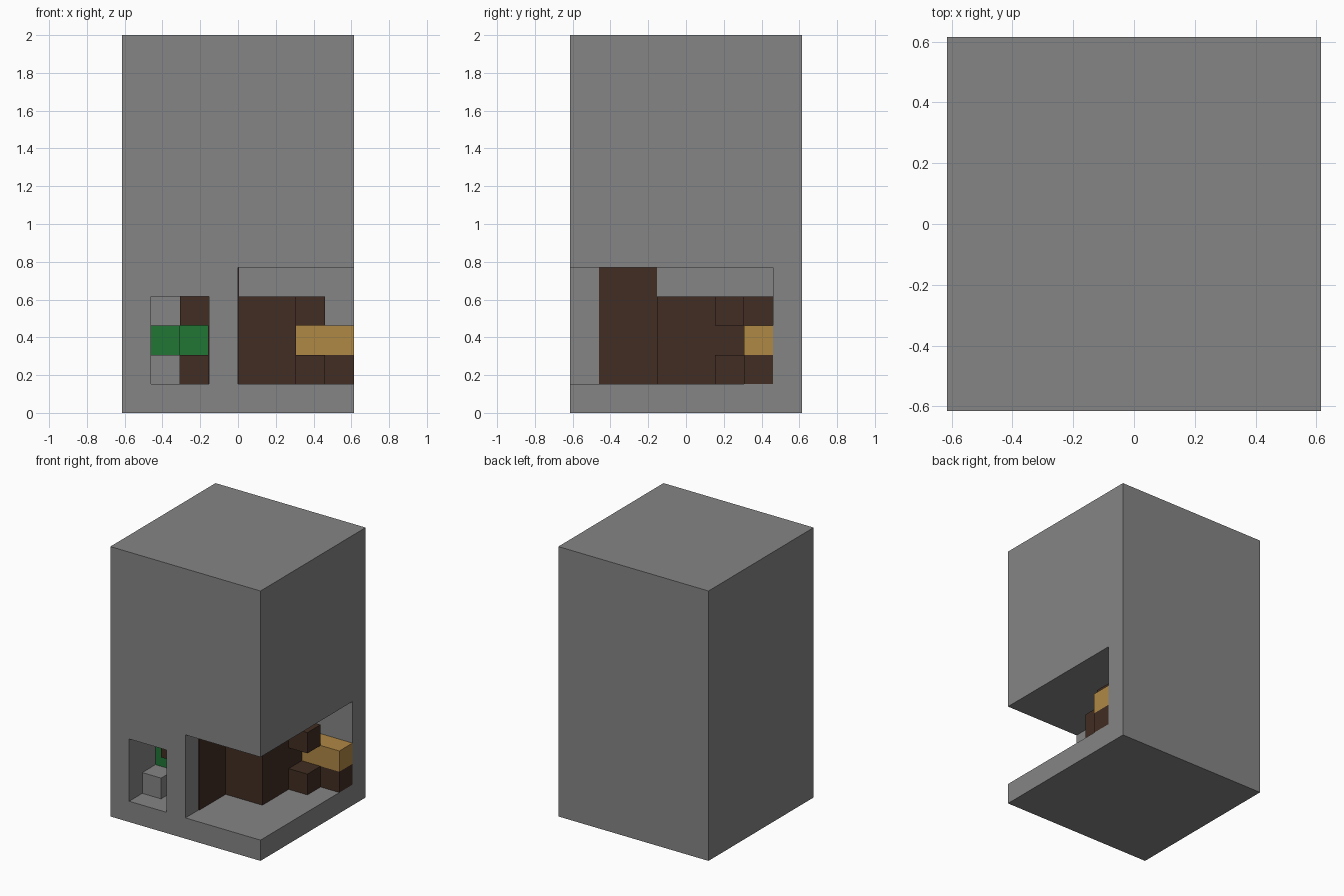
import bpy

cube = bpy.data.objects.get("Cube")
if cube:
    bpy.data.objects.remove(cube, do_unlink=True)

U = 2 / 13          # one block
HALF = 4            # half the plan width in blocks


def make_material(name, rgb):
    mat = bpy.data.materials.new(name)
    mat.use_nodes = True
    color = (*rgb, 1)
    mat.diffuse_color = color
    bsdf = next(n for n in mat.node_tree.nodes if n.type == 'BSDF_PRINCIPLED')
    bsdf.inputs["Base Color"].default_value = color
    return mat


stone = make_material("stone_grey", (0.235, 0.235, 0.235))
brown = make_material("dark_brown", (0.052, 0.026, 0.016))
green = make_material("leaf_green", (0.015, 0.18, 0.036))
gold = make_material("golden_tan", (0.434, 0.246, 0.06))


def box(name, mat, x, y, z):
    """Box given as block ranges, counted from the front right bottom corner."""
    lo = [(x[0] - HALF) * U, (y[0] - HALF) * U, z[0] * U]
    hi = [(x[1] - HALF) * U, (y[1] - HALF) * U, z[1] * U]
    bpy.ops.mesh.primitive_cube_add(size=1)
    ob = bpy.context.object
    ob.name = name
    for v in ob.data.vertices:
        v.co = [lo[i] if v.co[i] < 0 else hi[i] for i in range(3)]
    ob.data.materials.append(mat)
    return ob


def carve(target, cutter):
    mod = target.modifiers.new("carve", 'BOOLEAN')
    mod.operation = 'DIFFERENCE'
    mod.solver = 'EXACT'
    mod.object = cutter
    bpy.context.view_layer.objects.active = target
    bpy.ops.object.modifier_apply(modifier=mod.name)
    bpy.data.objects.remove(cutter, do_unlink=True)


# Stone block with a corner alcove and a small window
block = box("stone_block", stone, (0, 8), (0, 8), (0, 13))
carve(block, box("alcove_cutter", stone, (4, 9), (-1, 7), (1, 5)))
carve(block, box("window_cutter", stone, (1, 3), (-1, 4), (1, 4)))

# Contents of the corner alcove
T = 0.04
box("alcove_wall_panel", brown, (4, 4 + T), (1, 3), (1, 5))
box("alcove_body", brown, (4, 6), (3, 7), (1, 4))
for name, z in (("lower_knob", 1), ("upper_knob", 3)):
    box(name, brown, (6, 7), (5, 6), (z, z + 1))
box("brown_beam", brown, (6, 8), (6, 7), (1, 2))
box("gold_beam", gold, (6, 8), (6, 7), (2, 3))

# Contents of the window
box("window_wall_panel", brown, (3 - T, 3), (1, 3), (1, 4))
box("window_step", stone, (1, 2), (1, 2), (1, 2))
box("window_upper_block", brown, (2, 3), (1, 4), (3, 4))
box("window_lower_block", brown, (2, 3), (2, 4), (1, 2))
box("green_front", green, (1, 2), (2, 4), (2, 3))
box("green_back", green, (2, 3), (3, 4), (2, 3))
